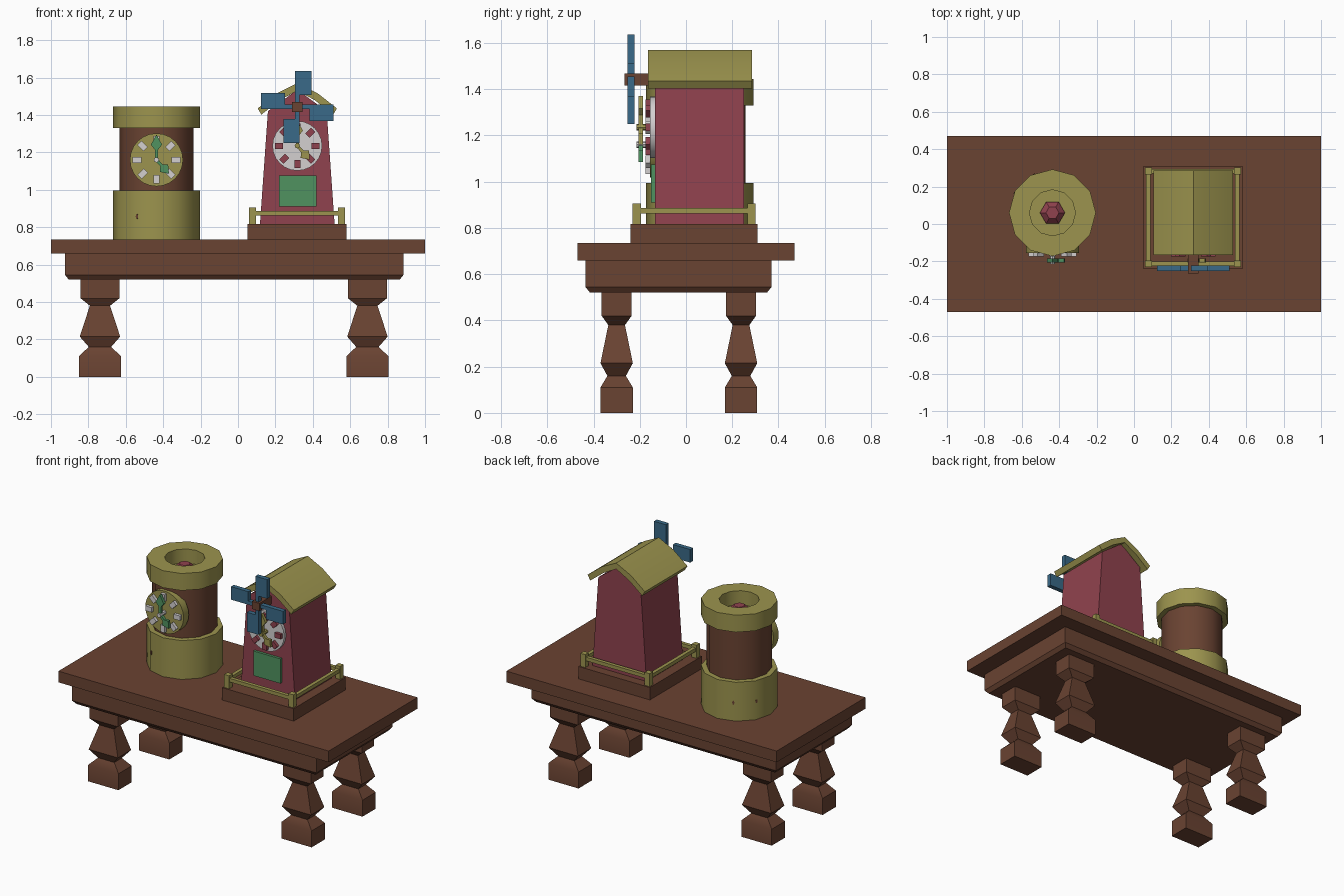
import bpy, bmesh, math
from math import sin, cos, pi, radians
from mathutils import Matrix, Vector

if "Cube" in bpy.data.objects:
    bpy.data.objects.remove(bpy.data.objects["Cube"])


def material(name, *srgb):
    lin = [((c / 255 + 0.055) / 1.055) ** 2.4 for c in srgb] + [1]
    m = bpy.data.materials.new(name)
    m.use_nodes = True
    m.diffuse_color = lin
    m.node_tree.nodes["Principled BSDF"].inputs["Base Color"].default_value = lin
    return m


BROWN = material("brown wood", 106, 67, 50)
RED = material("dusty red", 144, 66, 78)
OLIVE = material("olive", 156, 148, 78)
WHITE = material("pale grey", 212, 208, 208)
GREEN = material("green", 80, 146, 96)
BLUE = material("slate blue", 58, 106, 136)


def loft(name, rings, mat, matrix=Matrix()):
    """Skin a stack of equal rings and cap both ends."""
    bm = bmesh.new()
    loops = [[bm.verts.new(matrix @ Vector(p)) for p in ring] for ring in rings]
    for a, b in zip(loops, loops[1:]):
        for i in range(len(a)):
            j = (i + 1) % len(a)
            bm.faces.new((a[i], a[j], b[j], b[i]))
    bm.faces.new(loops[0])
    bm.faces.new(loops[-1])
    bmesh.ops.recalc_face_normals(bm, faces=bm.faces)
    mesh = bpy.data.meshes.new(name)
    bm.to_mesh(mesh)
    bm.free()
    mesh.materials.append(mat)
    ob = bpy.data.objects.new(name, mesh)
    bpy.context.collection.objects.link(ob)
    return ob


def rect(x0, x1, y0, y1, z):
    return [(x0, y0, z), (x1, y0, z), (x1, y1, z), (x0, y1, z)]


def box(name, x, y, z, mat):
    return loft(name, [rect(*x, *y, h) for h in z], mat)


def prism(name, outline, y, mat, matrix=Matrix()):
    """Extrude an x-z outline along y."""
    return loft(name, [[(px, d, pz) for px, pz in outline] for d in y], mat, matrix)


def lathe(name, profile, sides, mat, matrix=Matrix()):
    turn = [2 * pi * i / sides for i in range(sides)]
    rings = [[(r * cos(a), r * sin(a), z) for a in turn] for r, z in profile]
    return loft(name, rings, mat, matrix)


def spin_y(x, z, angle):
    """Place at x, z and turn clockwise as seen from the front."""
    return Matrix.Translation((x, 0, z)) @ Matrix.Rotation(angle, 4, "Y")


def clock(prefix, x, z, r, face, marks, hands, hub):
    disc = [(r * cos(i * pi / 12), r * sin(i * pi / 12)) for i in range(24)]
    prism(prefix + "_clock_face", disc, (-0.155, -0.10), face, spin_y(x, z, 0))
    w = 0.016
    mark = [(-w, 0.57 * r), (w, 0.57 * r), (w, 0.9 * r), (-w, 0.9 * r)]
    for i in range(8):
        prism(prefix + "_hour_mark", mark, (-0.175, -0.15), marks, spin_y(x, z, i * pi / 4))
    for label, size, angle in (("minute", 0.135, 0), ("hour", 0.1, radians(138))):
        hand = [(-0.008, 0), (0.008, 0), (0.008, 0.4 * size), (0.03, 0.6 * size),
                (0, size), (-0.03, 0.6 * size), (-0.008, 0.4 * size)]
        prism(f"{prefix}_{label}_hand", hand, (-0.205, -0.185), hands, spin_y(x, z, angle))
    knob = [(0.014 * cos(i * pi / 4), 0.014 * sin(i * pi / 4)) for i in range(8)]
    prism(prefix + "_clock_hub", knob, (-0.215, -0.15), hub, spin_y(x, z, 0))


# Table
box("table_top", (-1, 1), (-0.47, 0.47), (0.66, 0.735), BROWN)
loft("table_apron", [rect(-0.905, 0.865, -0.415, 0.35, 0.52),
                     rect(-0.925, 0.885, -0.435, 0.37, 0.545),
                     rect(-0.925, 0.885, -0.435, 0.37, 0.66)], BROWN)
LEG = [(0.112, 0.07, 0), (0.112, 0.07, 0.11), (0.06, 0.04, 0.16), (0.108, 0.07, 0.215),
       (0.054, 0.036, 0.38), (0.104, 0.065, 0.42), (0.104, 0.065, 0.53)]
for x in (-0.738, 0.692):
    for y in (-0.3, 0.238):
        loft("table_leg", [rect(x - a, x + a, y - b, y + b, z) for a, b, z in LEG], BROWN)

# Round tower
BX, BY = -0.436, 0.06
at_barrel = Matrix.Translation((BX, BY, 0))
R = 0.232
lathe("round_tower_base", [(R, 0.733), (R, 0.995)], 12, OLIVE, at_barrel)
lathe("round_tower_body", [(0.198, 0.98), (0.198, 1.34)], 12, BROWN, at_barrel)
lathe("round_tower_cap", [(R, 1.33), (R, 1.444), (0.123, 1.444), (0.123, 1.35)],
      12, OLIVE, at_barrel)
lathe("cap_finial", [(0.067, 1.345), (0.067, 1.375), (0.035, 1.405)], 6, RED, at_barrel)
for deg in (116, 152, 243):
    facet = deg // 30 * 30 + 15
    d = R * cos(pi / 12) / cos(radians(deg - facet))
    spot = [(0.007 * cos(i * pi / 4), 0.014 * sin(i * pi / 4)) for i in range(8)]
    place = at_barrel @ Matrix.Rotation(radians(deg + 90), 4, "Z") @ Matrix.Translation((0, -d, 0.857))
    prism("base_spot", spot, (-0.002, 0.006), BROWN, place)
clock("round_tower", BX, 1.16, 0.142, OLIVE, WHITE, GREEN, WHITE)

# Windmill
WX = 0.317
at_mill = Matrix.Translation((WX, 0, 0))
box("mill_plinth", (0.05, 0.58), (-0.24, 0.31), (0.735, 0.818), BROWN)
prism("mill_tower", [(-0.2, 0.81), (0.2, 0.81), (0.157, 1.42), (0, 1.535), (-0.157, 1.42)],
      (-0.135, 0.25), RED, at_mill)
half = [(0.11, 1.515), (0.212, 1.435), (0.192, 1.402), (0.095, 1.478)]
roof = [(0, 1.57)] + half + [(0, 1.53)] + [(-x, z) for x, z in reversed(half)]
prism("mill_roof", roof, (-0.165, 0.285), OLIVE, at_mill)
box("mill_door", (0.22, 0.42), (-0.152, -0.13), (0.91, 1.075), GREEN)
clock("mill", WX, 1.235, 0.133, WHITE, RED, OLIVE, OLIVE)

# Sails
HZ = 1.443
box("sail_axle", (WX - 0.027, WX + 0.027), (-0.265, -0.13), (HZ - 0.026, HZ + 0.026), BROWN)
sail = [(-0.012, 0), (0.012, 0), (0.012, 0.065), (0.075, 0.065), (0.075, 0.193), (-0.012, 0.193)]
for i in range(4):
    prism("sail", sail, (-0.252, -0.222), BLUE, spin_y(WX, HZ, i * pi / 2))

# Railing around the plinth
X, Y, RAIL, T = (0.077, 0.553), (-0.213, 0.283), (0.862, 0.886), 0.012
for x in X:
    for y in Y:
        box("railing_post", (x - 0.018, x + 0.018), (y - 0.018, y + 0.018), (0.815, 0.905), OLIVE)
    box("railing_side", (x - T, x + T), Y, RAIL, OLIVE)
for y in Y:
    box("railing_end", X, (y - T, y + T), RAIL, OLIVE)

# Smooth only the shallow edges
bpy.ops.object.select_all(action="DESELECT")
for ob in bpy.context.collection.objects:
    if ob.type == "MESH":
        ob.select_set(True)
        bpy.context.view_layer.objects.active = ob
bpy.ops.object.shade_smooth_by_angle(angle=radians(32))
